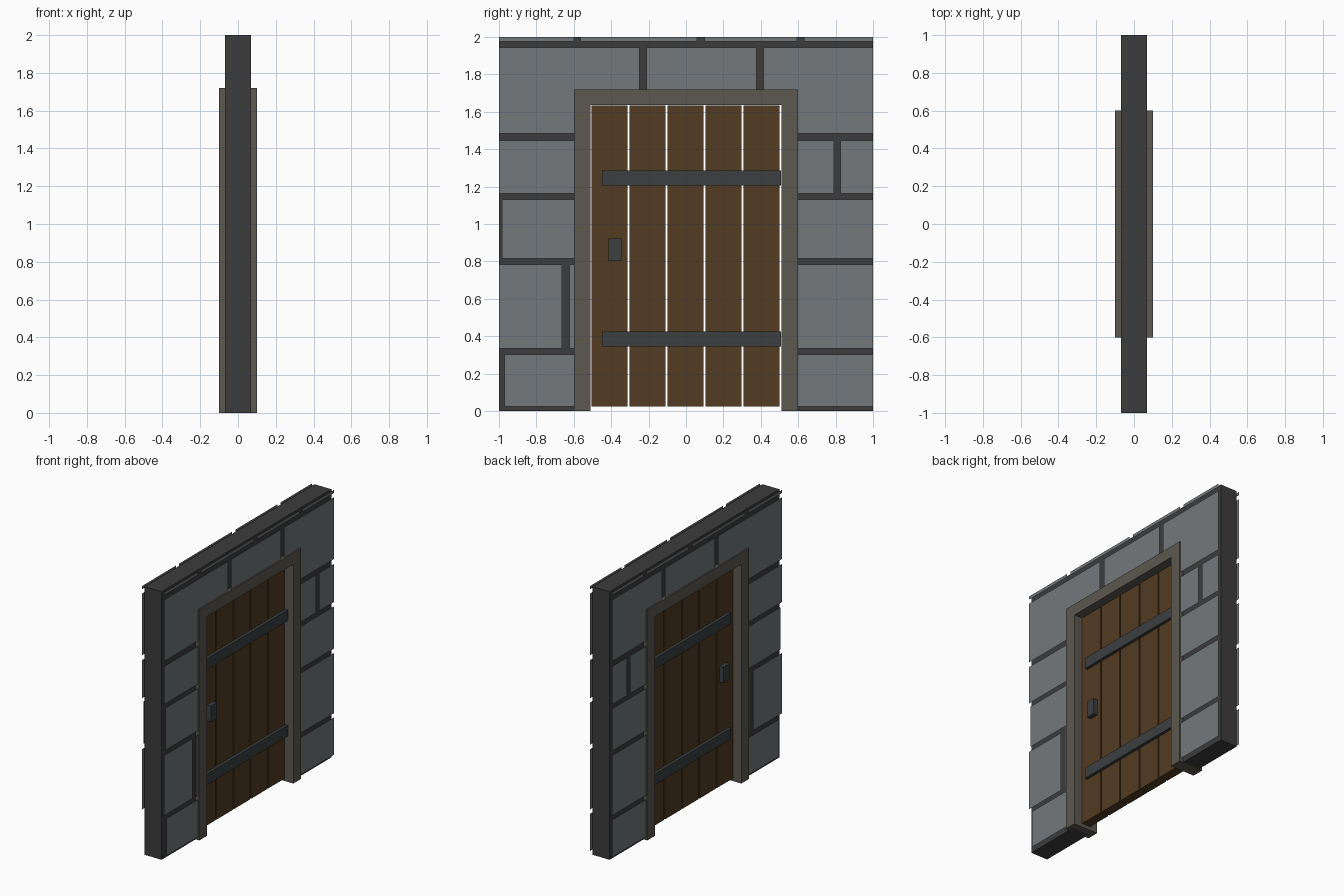
import bpy
import bmesh

cube = bpy.data.objects.get("Cube")
if cube:
    bpy.data.objects.remove(cube, do_unlink=True)


def material(name, rgb):
    """Flat material from display colour, converted to linear."""
    lin = [((c / 255 + 0.055) / 1.055) ** 2.4 for c in rgb]
    m = bpy.data.materials.new(name)
    m.use_nodes = True
    m.diffuse_color = (*lin, 1)
    bsdf = m.node_tree.nodes["Principled BSDF"]
    bsdf.inputs["Base Color"].default_value = (*lin, 1)
    bsdf.inputs["Roughness"].default_value = 0.9
    return m


MORTAR = material("dark mortar", (60, 60, 60))
STONE = material("grey stone", (115, 120, 123))
TRIM = material("taupe frame", (92, 88, 81))
WOOD = material("brown wood", (82, 59, 35))
IRON = material("dark iron", (60, 62, 64))


def finish(name, bm, mat):
    mesh = bpy.data.meshes.new(name)
    bm.to_mesh(mesh)
    bm.free()
    mesh.materials.append(mat)
    obj = bpy.data.objects.new(name, mesh)
    bpy.context.collection.objects.link(obj)
    return obj


def box(name, x, y, z, mat):
    """Box from (low, high) ranges on each axis."""
    bm = bmesh.new()
    bmesh.ops.create_cube(bm, size=1)
    for v in bm.verts:
        for i, (lo, hi) in enumerate((x, y, z)):
            v.co[i] = hi if v.co[i] > 0 else lo
    return finish(name, bm, mat)


def arch(name, inner, inner_top, outer, outer_top, depth, mat):
    """Upside-down U outline extruded through the wall."""
    outline = [(-outer, 0), (-inner, 0), (-inner, inner_top), (inner, inner_top),
               (inner, 0), (outer, 0), (outer, outer_top), (-outer, outer_top)]
    bm = bmesh.new()
    face = bm.faces.new([bm.verts.new((-depth, y, z)) for y, z in outline])
    ext = bmesh.ops.extrude_face_region(bm, geom=[face])
    for v in ext["geom"]:
        if isinstance(v, bmesh.types.BMVert):
            v.co.x = depth
    bmesh.ops.recalc_face_normals(bm, faces=bm.faces)
    return finish(name, bm, mat)


# Wall core and door frame
arch("wall_core", 0.56, 1.68, 1, 2, 0.07, MORTAR)
arch("door_frame", 0.51, 1.635, 0.6, 1.72, 0.1, TRIM)

# Thin stone facings, row by row: (bottom, top, spans along y)
EDGE = 0.59
rows = [
    (0.024, 0.302, [(-0.97, -EDGE), (EDGE, 1)]),
    (0.334, 0.783, [(-1, -0.663), (-0.623, -EDGE), (EDGE, 1)]),
    (0.816, 1.131, [(-0.985, -EDGE), (EDGE, 1)]),
    (1.163, 1.447, [(-1, -EDGE), (EDGE, 0.79), (0.826, 1)]),
    (1.484, 1.71, [(-1, -EDGE), (EDGE, 1)]),
    (1.71, 1.944, [(-1, -0.249), (-0.211, 0.377), (0.414, 1)]),
    (1.976, 2.0, [(-1, -0.6), (-0.564, 0.058), (0.098, 0.594), (0.63, 1)]),
]
for side, label in ((1, "right"), (-1, "left")):
    bm = bmesh.new()
    for low, high, spans in rows:
        for a, b in spans:
            corners = [(a, low), (b, low), (b, high), (a, high)]
            bm.faces.new([bm.verts.new((side * 0.09, y, z))
                          for y, z in corners[::side]])
    finish("stone_facing_" + label, bm, STONE)

# Door planks with open gaps between them
for i in range(5):
    mid = (i - 2) * 0.2035 - 0.003
    box(f"door_plank_{i + 1}", (-0.035, 0.035), (mid - 0.096, mid + 0.096),
        (0.024, 1.634), WOOD)

# Straps and handle on both sides of the door
for side, label in ((1, "right"), (-1, "left")):
    def out(far):
        return sorted((side * 0.034, side * far))
    for z, level in ((0.385, "lower"), (1.245, "upper")):
        box(f"{level}_strap_{label}", out(0.057), (-0.45, 0.508),
            (z - 0.04, z + 0.04), IRON)
    box("handle_" + label, out(0.068), (-0.414, -0.344), (0.803, 0.922), IRON)
